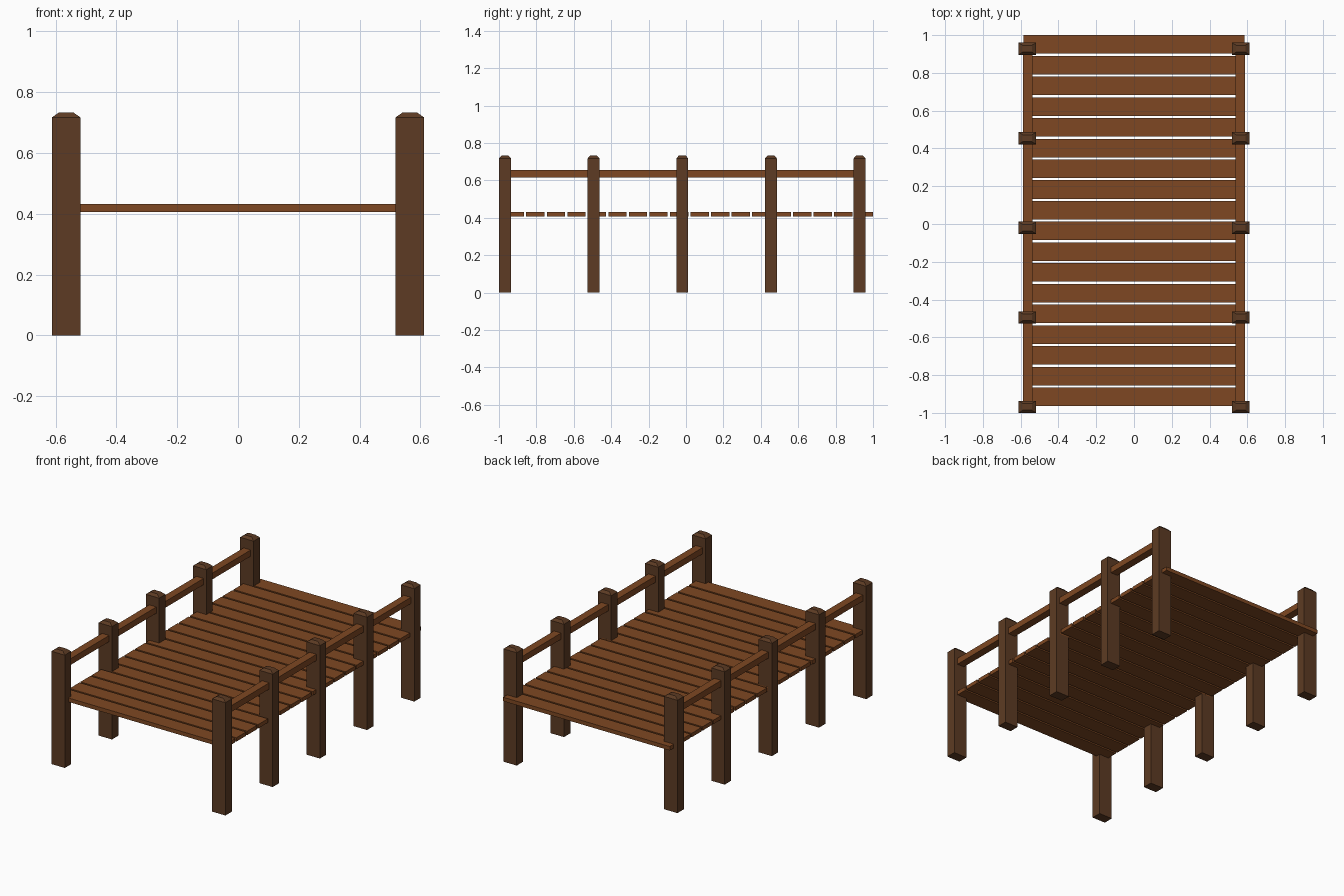
import bpy
import bmesh
from mathutils import Vector

default = bpy.data.objects.get("Cube")
if default:
    bpy.data.objects.remove(default, do_unlink=True)


def make_material(name, rgb):
    mat = bpy.data.materials.new(name)
    mat.use_nodes = True
    color = (*rgb, 1.0)
    mat.diffuse_color = color
    mat.node_tree.nodes["Principled BSDF"].inputs["Base Color"].default_value = color
    return mat


plank_wood = make_material("warm_plank_wood", (0.21, 0.064, 0.016))
post_wood = make_material("dark_post_wood", (0.11, 0.044, 0.017))


def make_box(name, center, size, mat, cap=None):
    """Box with an optional tapered cap given as (inset x, inset y, height)."""
    bm = bmesh.new()
    bmesh.ops.create_cube(bm, size=1)
    bmesh.ops.scale(bm, vec=size, verts=bm.verts)
    if cap:
        bm.faces.ensure_lookup_table()
        top = max(bm.faces, key=lambda f: f.calc_center_median().z)
        new = bmesh.ops.extrude_discrete_faces(bm, faces=[top])["faces"][0]
        scale = (1 - 2 * cap[0] / size[0], 1 - 2 * cap[1] / size[1], 1)
        bmesh.ops.scale(bm, vec=scale, verts=new.verts)
        bmesh.ops.translate(bm, vec=Vector((0, 0, cap[2])), verts=new.verts)
    mesh = bpy.data.meshes.new(name)
    bm.to_mesh(mesh)
    bm.free()
    mesh.materials.append(mat)
    obj = bpy.data.objects.new(name, mesh)
    obj.location = center
    bpy.context.collection.objects.link(obj)
    return obj


# Deck planks, evenly spaced with narrow gaps
PLANKS = 18
first, last = -0.915, 0.951
for i in range(PLANKS):
    y = first + (last - first) * i / (PLANKS - 1)
    make_box(f"deck_plank_{i + 1}", (0, y, 0.419), (1.172, 0.098, 0.025), plank_wood)

# Posts and handrails on both sides
POST_SPACING = 0.474
for side, sx in (("left", 1), ("right", -1)):
    for i in range(5):
        y = -0.968 + POST_SPACING * i
        make_box(f"{side}_post_{i + 1}", (sx * 0.565, y, 0.3585),
                 (0.094, 0.064, 0.717), post_wood, cap=(0.023, 0.014, 0.016))
    make_box(f"{side}_handrail", (sx * 0.563, -0.02, 0.636), (0.05, 1.9, 0.04), plank_wood)
